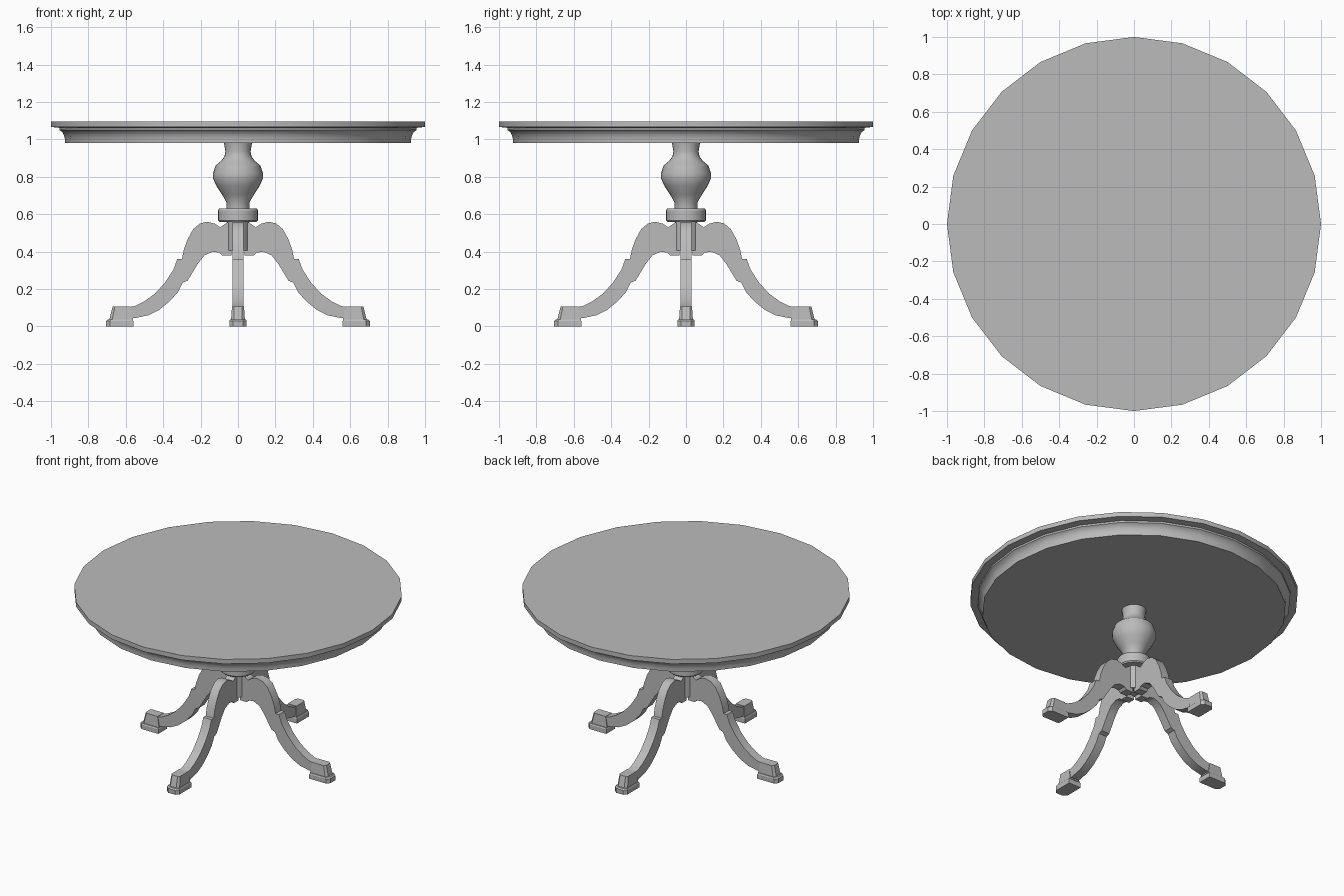
import bpy, bmesh, math
from mathutils import Matrix

cube = bpy.data.objects.get("Cube")
if cube:
    bpy.data.objects.remove(cube, do_unlink=True)

grey = bpy.data.materials.new("plain_grey")
grey.use_nodes = True
colour = (0.5, 0.5, 0.5, 1)
grey.diffuse_color = colour
grey.node_tree.nodes["Principled BSDF"].inputs["Base Color"].default_value = colour


def finish(name, bm, angle=30):
    bmesh.ops.recalc_face_normals(bm, faces=bm.faces)
    mesh = bpy.data.meshes.new(name)
    bm.to_mesh(mesh)
    bm.free()
    mesh.materials.append(grey)
    obj = bpy.data.objects.new(name, mesh)
    bpy.context.collection.objects.link(obj)
    bpy.ops.object.select_all(action="DESELECT")
    obj.select_set(True)
    bpy.context.view_layer.objects.active = obj
    if angle:
        bpy.ops.object.shade_smooth_by_angle(angle=math.radians(angle))
    return obj


def loft(bm, loops):
    """Join closed rings of equal length and cap both ends."""
    rings = [[bm.verts.new(p) for p in loop] for loop in loops]
    n = len(rings[0])
    for a, b in zip(rings, rings[1:]):
        for i in range(n):
            j = (i + 1) % n
            bm.faces.new((a[i], a[j], b[j], b[i]))
    bm.faces.new(rings[0][::-1])
    bm.faces.new(rings[-1])


def turned(name, profile, sides):
    """Solid of revolution from (radius, height) points."""
    bm = bmesh.new()
    steps = [2 * math.pi * i / sides for i in range(sides)]
    loft(bm, [[(r * math.cos(a), r * math.sin(a), z) for a in steps] for r, z in profile])
    return finish(name, bm)


def plan(inner, outer, half, chamfer, z):
    """Foot outline with clipped outer corners."""
    side = [(inner, half), (outer - chamfer, half), (outer, half - chamfer)]
    return [(x, y, z) for x, y in side] + [(x, -y, z) for x, y in reversed(side)]


# Round top with moulded apron
turned("table_top", [(0.955, 1.062), (1, 1.067), (1, 1.097)], 24)
turned("apron", [(0.925, 0.98), (0.925, 1.0), (0.93, 1.02), (0.94, 1.04),
                 (0.955, 1.05), (0.955, 1.064)], 24)

# Turned pedestal
turned("column", [(0.062, 0.62), (0.062, 0.665), (0.085, 0.705), (0.115, 0.75),
                  (0.133, 0.79), (0.133, 0.82), (0.12, 0.86), (0.09, 0.885),
                  (0.072, 0.91), (0.067, 0.935), (0.075, 0.982)], 24)
turned("collar", [(0.1, 0.56), (0.107, 0.568), (0.107, 0.62), (0.1, 0.632)], 24)
turned("post", [(0.06, 0.405), (0.06, 0.565)], 12)

# Scrolled leg outline: along the upper edge, then back along the lower edge
upper = [(0.035, 0.56), (0.06, 0.555), (0.095, 0.53), (0.125, 0.55), (0.165, 0.56),
         (0.205, 0.55), (0.24, 0.52), (0.27, 0.465), (0.29, 0.41), (0.3, 0.36),
         (0.325, 0.36), (0.345, 0.305), (0.39, 0.235), (0.445, 0.175), (0.5, 0.135),
         (0.55, 0.11), (0.6, 0.1)]
lower = [(0.6, 0.045), (0.55, 0.045), (0.48, 0.06), (0.42, 0.09), (0.365, 0.135),
         (0.32, 0.185), (0.295, 0.235), (0.27, 0.245), (0.245, 0.285), (0.215, 0.335),
         (0.18, 0.38), (0.135, 0.4), (0.1, 0.395), (0.085, 0.38), (0.035, 0.38)]

names = ["left", "back", "right", "front"]
for i, side in enumerate(names):
    turn = Matrix.Rotation(i * math.pi / 2, 4, "Z")

    bm = bmesh.new()
    loft(bm, [[(x, y, z) for x, z in upper + lower] for y in (-0.03, 0.03)])
    bm.transform(turn)
    finish(side + "_leg", bm)

    # Toe block on a wider plinth
    bm = bmesh.new()
    loft(bm, [plan(0.56, 0.688, 0.037, 0.015, 0.035), plan(0.575, 0.67, 0.032, 0.012, 0.108)])
    loft(bm, [plan(0.56, 0.705, 0.046, 0.02, 0), plan(0.56, 0.705, 0.046, 0.02, 0.03),
              plan(0.565, 0.697, 0.042, 0.018, 0.038)])
    bm.transform(turn)
    finish(side + "_foot", bm, 0)
